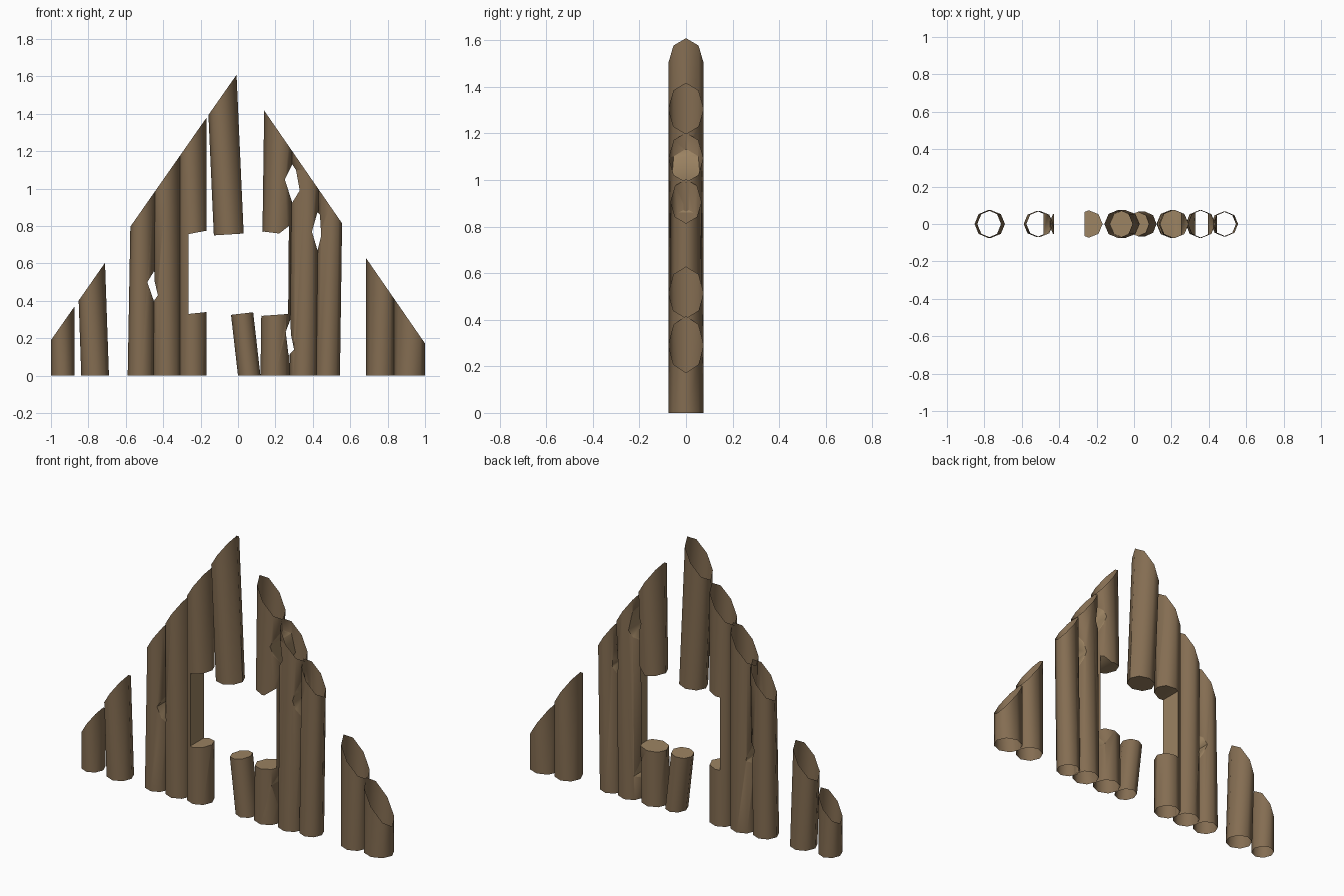
import bpy, bmesh, math

if "Cube" in bpy.data.objects:
    bpy.data.objects.remove(bpy.data.objects["Cube"])

def material(name, rgb):
    m = bpy.data.materials.new(name)
    m.diffuse_color = (*rgb, 1)
    m.use_nodes = True
    m.node_tree.nodes["Principled BSDF"].inputs["Base Color"].default_value = m.diffuse_color
    return m

BARK = material("bark_brown", (0.231, 0.153, 0.084))
CUT = material("cut_wood_tan", (0.33, 0.226, 0.122))
SIDES = 8

def roof_hit(p, d):
    # distance along d from p to the gable slope
    s = 1.43 if p[0] + d[0] * 0.5 < 0.05 else -1.448
    return (1.62 + s * p[0] - p[2]) / (d[2] - s * d[0])

def link(name, bm):
    bmesh.ops.recalc_face_normals(bm, faces=bm.faces)
    me = bpy.data.meshes.new(name)
    bm.to_mesh(me)
    bm.free()
    me.materials.append(BARK)
    me.materials.append(CUT)
    me.materials.append(None)      # temporary slot for ends left open
    ob = bpy.data.objects.new(name, me)
    bpy.context.collection.objects.link(ob)
    return ob

def log(name, left, right, lean=0.0, z0=0.0, flat_top=None):
    # eight-sided log; lean is the x shift per unit of height
    bm = bmesh.new()
    cx, r = (left + right) / 2, (right - left) / 2
    ry = min(max(r, 0.066), 0.076)
    low, high = [], []
    for i in range(SIDES):
        a = 2 * math.pi * i / SIDES
        p = (cx + r * math.cos(a), ry * math.sin(a), z0)
        d = (lean, 0, 1)
        t = roof_hit(p, d) if flat_top is None else flat_top - z0
        low.append(bm.verts.new(p))
        high.append(bm.verts.new((p[0] + lean * t, p[1], z0 + t)))
    for i in range(SIDES):
        j = (i + 1) % SIDES
        bm.faces.new((low[i], low[j], high[j], high[i]))
    for ring in (low, high):
        bm.faces.new(ring).material_index = 2
    return link(name, bm)

def cutter(name, outline):
    # outline in x, z pushed through the wall
    bm = bmesh.new()
    f = [bm.verts.new((x, -0.2, z)) for x, z in outline]
    b = [bm.verts.new((x, 0.2, z)) for x, z in outline]
    bm.faces.new(f)
    bm.faces.new(b)
    for i in range(len(f)):
        j = (i + 1) % len(f)
        bm.faces.new((f[i], f[j], b[j], b[i]))
    for face in bm.faces:
        face.material_index = 1
    ob = link(name, bm)
    ob.hide_render = True
    return ob

# window and the gaps knocked between logs
cutters = [
    cutter("window_cutter", [
        (-.265, .33), (-.17, .34), (-.04, .325), (.09, .34), (.13, .32), (.268, .33),
        (.272, .80), (.22, .76), (.14, .77), (.03, .76), (-.13, .75), (-.17, .775), (-.265, .757)]),
    cutter("upper_gap_cutter", [(.29, 1.13), (.25, 1.05), (.29, .925), (.33, .99), (.31, 1.10)]),
    cutter("side_gap_cutter", [(.425, .875), (.395, .77), (.425, .67), (.445, .75), (.438, .86)]),
    cutter("lower_gap_cutter", [(.28, .30), (.255, .235), (.27, .11), (.30, .14), (.283, .22)]),
    cutter("left_gap_cutter", [(-.448, .56), (-.485, .50), (-.45, .40), (-.428, .43), (-.445, .50)]),
]

# logs from left to right
logs = [
    log("left_end_log", -1.0, -.875),
    log("left_outer_log", -.838, -.69, -.035),
    log("left_wall_log_a", -.59, -.45, .018),
    log("left_wall_log_b", -.455, -.305),
    log("left_window_log", -.315, -.168),
    log("gable_log", -.118, .042, -.045, z0=.5),
    log("sill_log", 0.0, .12, -.115, flat_top=.55),
    log("right_window_log", .12, .275, .014),
    log("right_wall_log_a", .276, .425, .010),
    log("right_wall_log_b", .412, .545, .014),
    log("right_outer_log", .685, .838),
    log("right_end_log", .832, 1.0),
]

for ob in logs:
    for c in cutters:
        m = ob.modifiers.new("cut", "BOOLEAN")
        m.operation = "DIFFERENCE"
        m.solver = "EXACT"
        m.object = c
deps = bpy.context.evaluated_depsgraph_get()
results = [bpy.data.meshes.new_from_object(o.evaluated_get(deps)) for o in logs]

for ob, me in zip(logs, results):
    ob.modifiers.clear()
    # leave the ground and roof ends open
    bm = bmesh.new()
    bm.from_mesh(me)
    ends = [f for f in bm.faces if f.material_index == 2]
    bmesh.ops.delete(bm, geom=ends, context="FACES")
    bm.to_mesh(me)
    bm.free()
    me.materials.clear()
    me.materials.append(BARK)
    me.materials.append(CUT)
    # restore indices after clearing slots
    ob.data = me

for ob, me in zip(logs, results):
    # faces lying on cut planes take the cut colour: flat caps do not follow the log axis
    for p in me.polygons:
        c, n = p.center, p.normal
        inside = any(abs(c.x - x) < 0.006 and abs(n.x) > .98 and .3 < c.z < .8
                     and abs(c.y) < 0.08 and abs(n.y) < .02 for x in (-.265, .27))
        cut = abs(n.y) < .02 and (abs(n.z) > .15 or inside)
        p.material_index = 1 if cut else 0

for c in cutters:
    bpy.data.objects.remove(c, do_unlink=True)

bpy.ops.object.select_all(action="DESELECT")
for ob in logs:
    ob.select_set(True)
bpy.context.view_layer.objects.active = logs[0]
bpy.ops.object.shade_smooth_by_angle(angle=math.radians(50))
